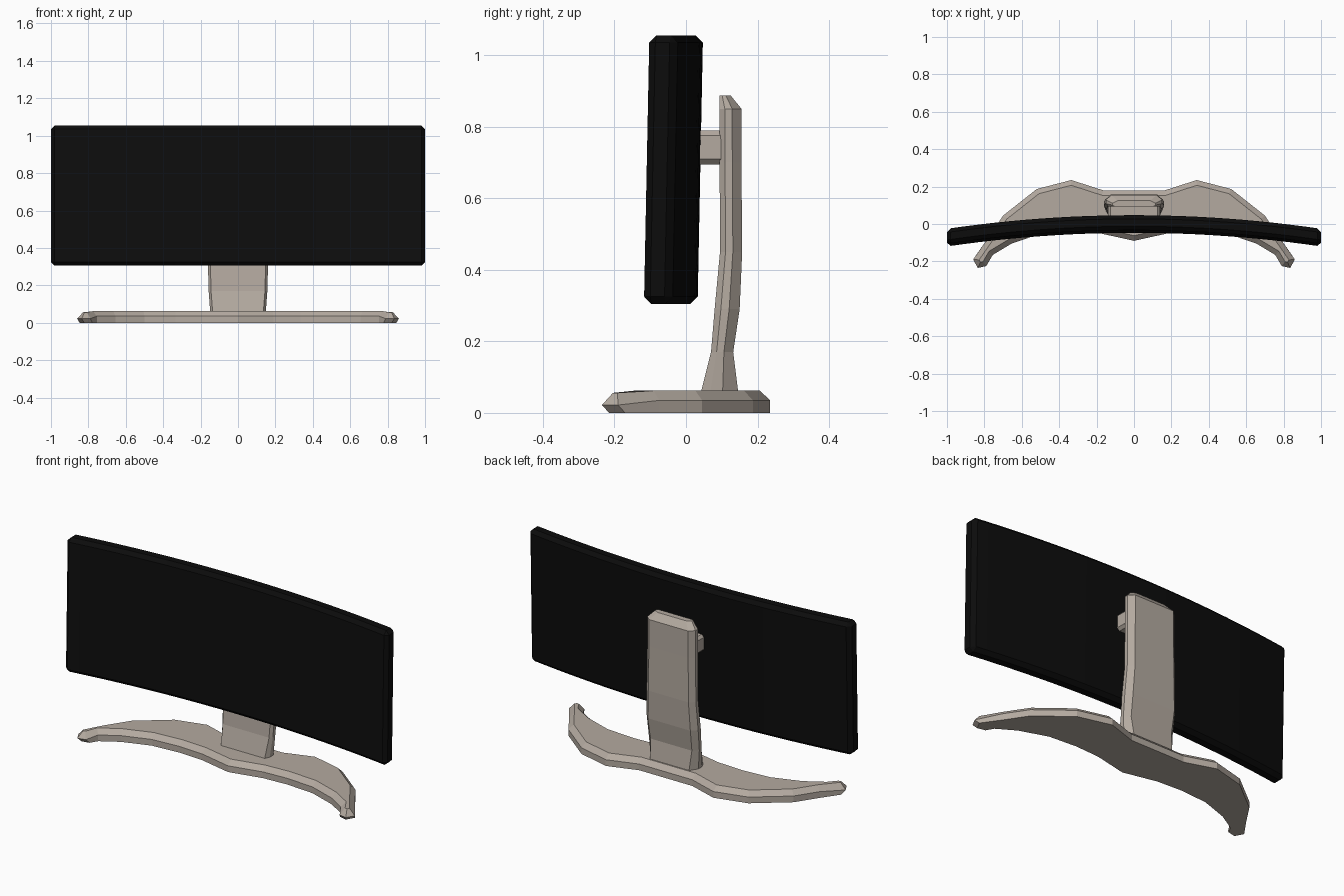
import bpy, bmesh, math

if "Cube" in bpy.data.objects:
    bpy.data.objects.remove(bpy.data.objects["Cube"])


def material(name, rgb):
    m = bpy.data.materials.new(name)
    m.diffuse_color = (*rgb, 1)
    m.use_nodes = True
    m.node_tree.nodes["Principled BSDF"].inputs["Base Color"].default_value = m.diffuse_color
    return m


METAL = material("warm grey metal", (0.456, 0.402, 0.352))
CASE = material("black casing", (0.0035, 0.0035, 0.0035))
GLASS = material("black glass", (0.0042, 0.0042, 0.0042))


def finish(bm, name, *mats):
    bmesh.ops.recalc_face_normals(bm, faces=bm.faces)
    me = bpy.data.meshes.new(name)
    bm.to_mesh(me)
    bm.free()
    for m in mats:
        me.materials.append(m)
    ob = bpy.data.objects.new(name, me)
    bpy.context.collection.objects.link(ob)
    return ob


def chamfered_box(x, y, z, bevel):
    bm = bmesh.new()
    bmesh.ops.create_cube(bm, size=1)
    for v in bm.verts:
        for i, (a, b) in enumerate((x, y, z)):
            v.co[i] = a if v.co[i] < 0 else b
    bmesh.ops.bevel(bm, geom=bm.edges[:], offset=bevel, segments=1, affect='EDGES')
    return bm


# Curved screen: chamfered slab, sliced into columns, bent and tilted
bm = chamfered_box((-1, 1), (-0.04, 0.04), (0.305, 1.055), 0.02)
bm.normal_update()
for f in bm.faces:
    f.material_index = 1 if f.normal.y < -0.9 else 0
for i in range(-11, 12):
    bmesh.ops.bisect_plane(bm, geom=bm.verts[:] + bm.edges[:] + bm.faces[:],
                           plane_co=(i / 12, 0, 0), plane_no=(1, 0, 0))
R = 6.9
for v in bm.verts:
    v.co.y += math.sqrt(R * R - v.co.x ** 2) - R + 0.02 * (v.co.z - 0.68)
finish(bm, "curved_screen", CASE, GLASS)

# Foot: mirrored winged outline, raised with a chamfered top rim
half = [(0.165, 0.18), (0.335, 0.235), (0.52, 0.187), (0.70, 0.045), (0.78, -0.075),
        (0.86, -0.19), (0.835, -0.235), (0.79, -0.225), (0.755, -0.165),
        (0.655, -0.105), (0.50, -0.052), (0.335, -0.04), (0.19, -0.048)]
outline = half + [(0, -0.09)] + [(-x, y) for x, y in reversed(half)]
bm = bmesh.new()
bottom = bm.faces.new([bm.verts.new((x, y, 0)) for x, y in outline])
bottom.normal_update()
top = bm.faces.new([bm.verts.new((x, y, 0.035)) for x, y in outline])
n = len(outline)
low, high = bottom.verts[:], top.verts[:]
for i in range(n):
    j = (i + 1) % n
    bm.faces.new((low[i], low[j], high[j], high[i]))
bmesh.ops.recalc_face_normals(bm, faces=bm.faces)
bm.normal_update()
bmesh.ops.inset_region(bm, faces=[top], thickness=0.027, use_even_offset=True)
for v in top.verts:
    v.co.z = 0.062
for v in bm.verts:  # tapered tips
    if v.co.y < -0.18:
        if v.co.z == 0:
            v.co.y += 0.02
            v.co.x *= 0.985
        elif v.co.z < 0.05:
            v.co.z = 0.022
        else:
            v.co.z = 0.056
finish(bm, "foot", METAL)

# Neck: lofted eight-sided sections (z, front y, back y, half width)
sections = [(0.05, 0.04, 0.147, 0.148), (0.17, 0.07, 0.132, 0.157), (0.29, 0.08, 0.15, 0.16),
            (0.45, 0.095, 0.157, 0.153), (0.70, 0.094, 0.155, 0.15),
            (0.85, 0.093, 0.155, 0.15), (0.887, 0.093, 0.125, 0.115)]
bm = bmesh.new()
rings = []
for z, yf, yb, w in sections:
    t = yb - yf
    side = [(w - 0.013, yf), (w, yf + 0.25 * t), (w, yb - 0.42 * t), (w - 0.028, yb)]
    pts = side + [(-x, y) for x, y in reversed(side)]
    rings.append([bm.verts.new((x, y, z)) for x, y in pts])
for a, b in zip(rings, rings[1:]):
    for i in range(8):
        j = (i + 1) % 8
        bm.faces.new((a[i], a[j], b[j], b[i]))
bm.faces.new(rings[0])
bm.faces.new(rings[-1])
finish(bm, "neck", METAL)

# Mount joining the neck to the screen
finish(chamfered_box((-0.14, 0.14), (0.015, 0.12), (0.695, 0.79), 0.014), "screen_mount", METAL)
